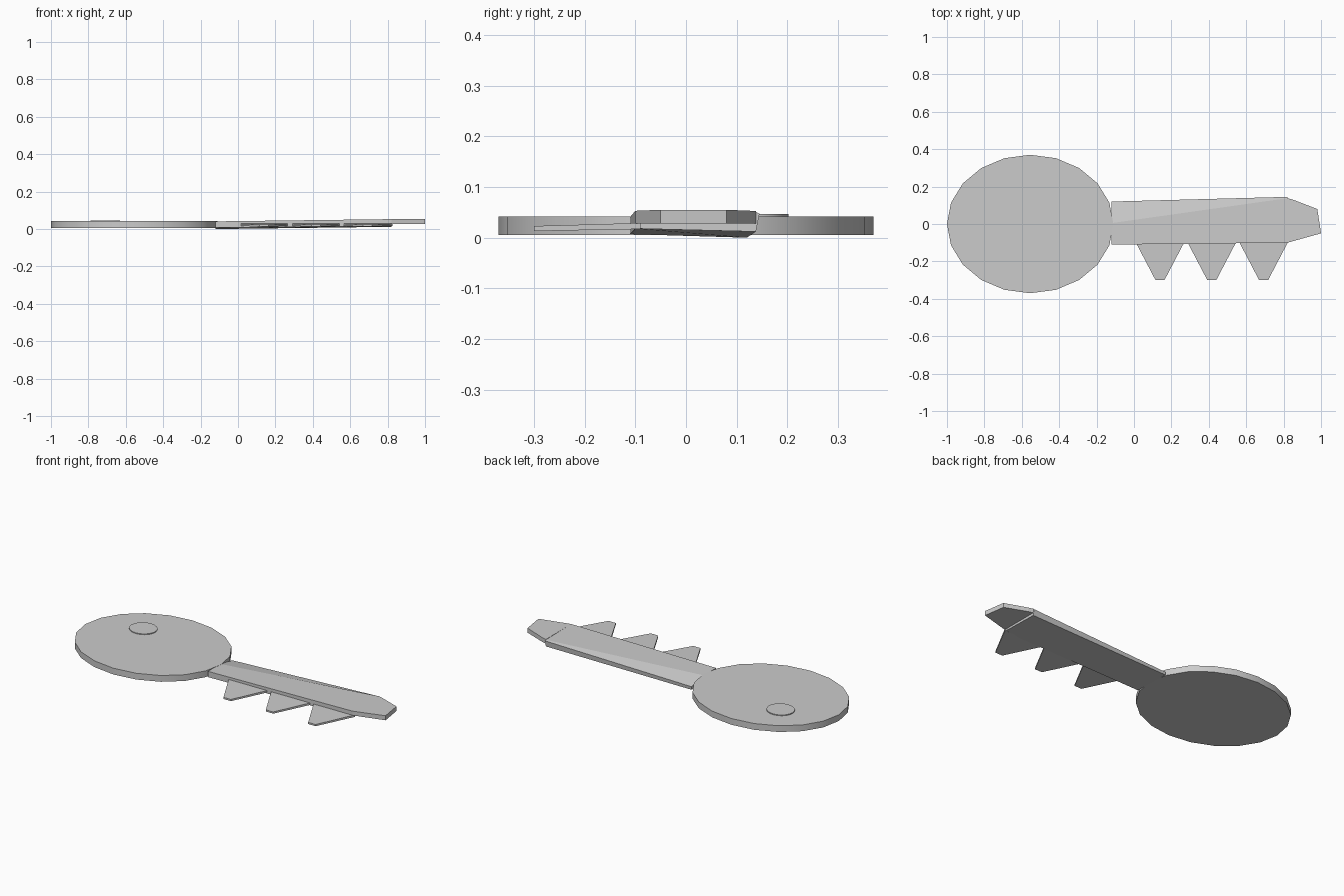
import bpy, bmesh, math

if "Cube" in bpy.data.objects:
    bpy.data.objects.remove(bpy.data.objects["Cube"])


def make_object(name, bm, smooth=False):
    bmesh.ops.recalc_face_normals(bm, faces=bm.faces[:])
    mesh = bpy.data.meshes.new(name)
    bm.to_mesh(mesh)
    bm.free()
    obj = bpy.data.objects.new(name, mesh)
    bpy.context.collection.objects.link(obj)
    if smooth:
        bpy.ops.object.select_all(action='DESELECT')
        obj.select_set(True)
        bpy.context.view_layer.objects.active = obj
        bpy.ops.object.shade_smooth_by_angle(angle=math.radians(30))
    return obj


def loft(name, rings):
    """Skin a list of equal-length point rings and cap both ends."""
    bm = bmesh.new()
    loops = [[bm.verts.new(p) for p in ring] for ring in rings]
    for a, b in zip(loops, loops[1:]):
        for i in range(len(a)):
            j = (i + 1) % len(a)
            bm.faces.new((a[i], a[j], b[j], b[i]))
    bm.faces.new(loops[0])
    bm.faces.new(loops[-1])
    return make_object(name, bm)


def oval_disc(name, cx, cy, rx, ry, z0, z1, sides=20):
    bm = bmesh.new()
    ring = [(cx + rx * math.cos(2 * math.pi * i / sides),
             cy + ry * math.sin(2 * math.pi * i / sides)) for i in range(sides)]
    base = bm.faces.new([bm.verts.new((x, y, z0)) for x, y in ring])
    ext = bmesh.ops.extrude_face_region(bm, geom=[base], use_keep_orig=True)
    for v in ext['geom']:
        if isinstance(v, bmesh.types.BMVert):
            v.co.z = z1
    return make_object(name, bm, smooth=True)


# Oval bow with a slightly raised button
oval_disc("bow", -0.555, 0, 0.445, 0.37, 0.005, 0.042)
oval_disc("bow_button", -0.71, 0.13, 0.078, 0.072, 0.040, 0.047)

# Shaft: flat top with a tapering bevel along the back edge
root = [(-0.11, 0.007), (-0.11, 0.041), (0.005, 0.041), (0.12, 0.018), (0.12, 0.0)]
end = [(-0.10, 0.018), (-0.10, 0.053), (0.138, 0.051), (0.145, 0.047), (0.138, 0.012)]
loft("blade_shaft", [[(-0.12, y, z) for y, z in root],
                     [(0.82, y, z) for y, z in end]])

# Thinner pointed tip
tip = [(0.82, -0.10), (1.0, -0.05), (0.98, 0.08), (0.85, 0.13), (0.82, 0.138)]
loft("blade_tip", [[(x, y, 0.028) for x, y in tip],
                   [(x, y, 0.053 if x < 0.9 else 0.055) for x, y in tip]])

# Three wedge-shaped teeth, thinner at the outer edge
for i in range(3):
    x0 = 0.005 + 0.277 * i
    x1, xm = x0 + 0.268, x0 + 0.134
    outline = [(x0, -0.09, 0.017, 0.029), (x1, -0.09, 0.017, 0.029),
               (xm + 0.024, -0.30, 0.013, 0.023), (xm - 0.024, -0.30, 0.013, 0.023)]
    loft(f"tooth_{i + 1}", [[(x, y, lo) for x, y, lo, hi in outline],
                            [(x, y, hi) for x, y, lo, hi in outline]])

# Centre the key across its width
for obj in bpy.data.objects:
    obj.location = (0, 0, 0)
